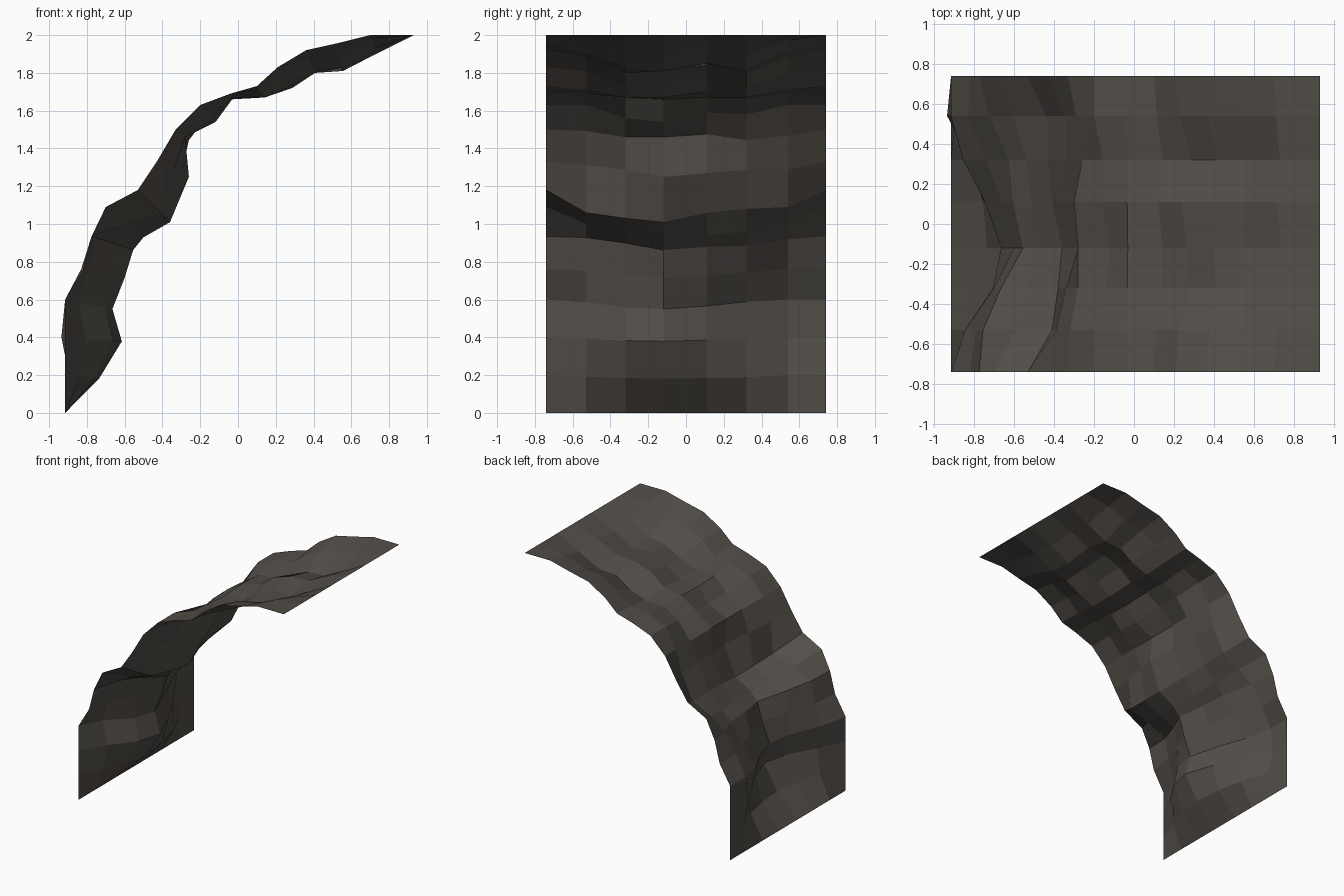
import bpy

# Arch side profile, bottom to top: x, z, then push direction (dx, dz) into the hollow
PROFILE = [
    (-.915, 0, 0, 0), (-.915, .2, 1, -.1), (-.915, .4, 1, -.07), (-.915, .6, 1, -.2),
    (-.82, .76, 1, -.2), (-.775, .935, 1, -.33), (-.70, 1.09, 1, -.8), (-.53, 1.18, 1, -1),
    (-.43, 1.33, 1, -.47), (-.33, 1.5, 1, -.8), (-.2, 1.63, .9, -1), (-.04, 1.69, .3, -1),
    (.1, 1.73, .7, -1), (.21, 1.83, .7, -1), (.36, 1.92, .4, -1), (.54, 1.96, .1, -1),
    (.70, 2, .3, -1), (.93, 2, 0, 0)]

# Rock bulge depth (hundredths) per row over the six inner columns; seams stay flat
BULGE = [
    (8, 16, 18, 16, 11, 2), (11, 25, 30, 21, 10, -2), (7, 21, 25, 17, 6, 0),
    (3, 12, 22, 16, 8, -1), (2, 11, 22, 17, 15, 5), (11, 17, 20, 19, 16, 10),
    (12, 15, 17, 12, 10, 9), (4, 9, 17, 13, 9, 9), (1, 5, 5, 3, 7, 4),
    (0, 7, 9, 4, 5, 0), (0, 2, 3, 2, 3, 0), (2, 6, 6, 3, 6, 2),
    (2, 10, 8, 4, 11, 3), (4, 12, 10, 8, 12, 4), (6, 13, 15, 11, 15, 5),
    (2, 7, 10, 7, 10, 3)]

COLS = [-.74, -.53, -.32, -.12, .11, .32, .54, .74]
FLAT = (0,) * 6
n = len(COLS)

# Curved sheet of rock: sweep the profile along y and push the inner points
verts = []
for (x, z, dx, dz), row in zip(PROFILE, [FLAT] + BULGE + [FLAT]):
    for y, d in zip(COLS, (0,) + row + (0,)):
        verts.append((x + dx * d / 100, y, z + dz * d / 100))
faces = [(r * n + c, r * n + c + 1, (r + 1) * n + c + 1, (r + 1) * n + c)
         for r in range(len(PROFILE) - 1) for c in range(n - 1)]

mesh = bpy.data.meshes.new("cave_wall_arch")
mesh.from_pydata(verts, [], faces)
mesh.update()
wall = bpy.data.objects.new("cave_wall_arch", mesh)
bpy.context.collection.objects.link(wall)

# Dark stone colour
stone = bpy.data.materials.new("dark_stone")
stone.diffuse_color = (.085, .075, .065, 1)
mesh.materials.append(stone)
